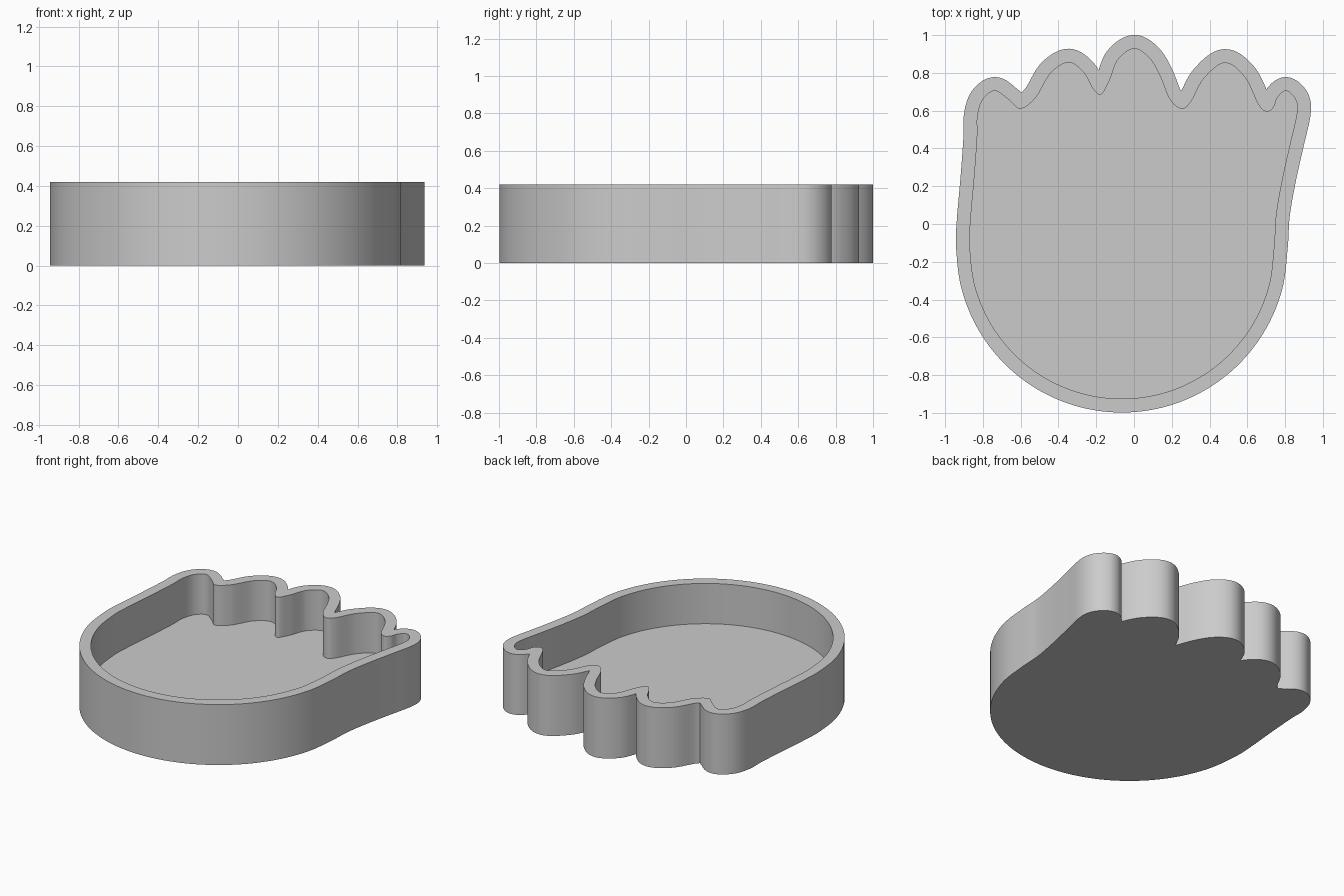
import bpy, bmesh, math
from mathutils import Vector

if "Cube" in bpy.data.objects:
    bpy.data.objects.remove(bpy.data.objects["Cube"])

HEIGHT, FLOOR, WALL, STEPS = 0.42, 0.14, 0.073, 10

# Inner outline, clockwise: scalloped edge from left to right, then the round end
scallops = [(-.865, .02), (-.845, .25), (-.83, .46), (-.828, .57), (-.80, .66),
            (-.735, .705), (-.66, .655), (-.60, .61), (-.52, .67), (-.44, .80),
            (-.345, .855), (-.265, .80), (-.22, .72), (-.175, .685), (-.13, .76),
            (-.085, .87), (0, .928), (.08, .88), (.135, .79), (.19, .66),
            (.25, .61), (.30, .645), (.37, .77), (.48, .853), (.585, .78),
            (.66, .63), (.705, .595), (.74, .62), (.76, .67), (.805, .705),
            (.855, .66), (.862, .585), (.825, .42), (.785, .24), (.752, .05)]
arc = [(-.064 + .805 * math.cos(a), -.12 + .805 * math.sin(a))
       for a in (-math.pi * i / 12 for i in range(13))]
keys = [Vector(p) for p in scallops + arc]


def smooth_loop(pts):
    """Closed Catmull-Rom curve through the points."""
    out, n = [], len(pts)
    for i in range(n):
        a, b, c, d = (pts[(i + k) % n] for k in (-1, 0, 1, 2))
        for s in range(STEPS):
            t = s / STEPS
            out.append(0.5 * (2 * b + (c - a) * t + (2 * a - 5 * b + 4 * c - d) * t * t
                              + (3 * b - a - 3 * c + d) * t ** 3))
    return out


def offset_loop(pts, dist):
    """Outward offset; points that fold back are dropped, leaving sharp creases."""
    out, n = [], len(pts)
    for i, p in enumerate(pts):
        t = (pts[(i + 1) % n] - pts[i - 1]).normalized()
        q = p + Vector((-t.y, t.x)) * dist
        if min((q - r).length for r in pts) > dist * 0.985:
            out.append(q)
    return out


inner = smooth_loop(keys)
outer = offset_loop(inner, WALL)

bm = bmesh.new()


def ring(pts, z):
    verts = [bm.verts.new((p.x, p.y, z)) for p in pts]
    return verts, [bm.edges.new((v, verts[(i + 1) % len(verts)])) for i, v in enumerate(verts)]


def wall(low, high):
    n = len(low)
    for i in range(n):
        j = (i + 1) % n
        bm.faces.new((low[i], low[j], high[j], high[i]))


base_v, base_e = ring(outer, 0)
top_v, top_e = ring(outer, HEIGHT)
rim_v, rim_e = ring(inner, HEIGHT)
floor_v, floor_e = ring(inner, FLOOR)

# Outer and inner walls
wall(base_v, top_v)
wall(rim_v, floor_v)
# Underside, tray floor and rim
for edges in (base_e, floor_e, top_e + rim_e):
    bmesh.ops.triangle_fill(bm, edges=edges, use_beauty=True)
bmesh.ops.recalc_face_normals(bm, faces=bm.faces)

mesh = bpy.data.meshes.new("tray")
bm.to_mesh(mesh)
bm.free()
tray = bpy.data.objects.new("scalloped_tray", mesh)
bpy.context.collection.objects.link(tray)

grey = bpy.data.materials.new("plain grey")
grey.diffuse_color = (0.6, 0.6, 0.6, 1)
grey.use_nodes = True
grey.node_tree.nodes["Principled BSDF"].inputs["Base Color"].default_value = grey.diffuse_color
mesh.materials.append(grey)

bpy.context.view_layer.objects.active = tray
tray.select_set(True)
bpy.ops.object.shade_smooth_by_angle(angle=math.radians(30))
